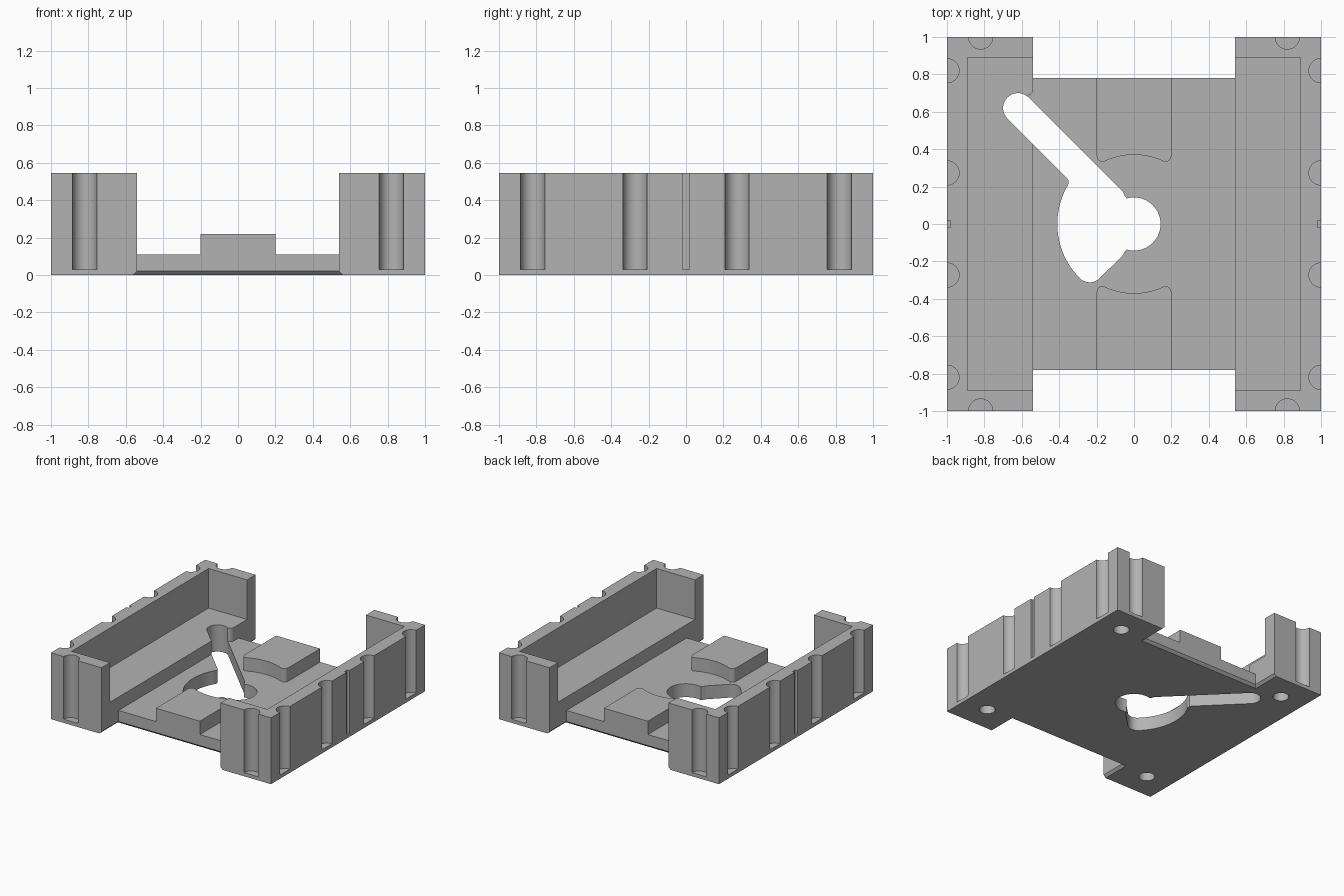
import bpy
import bmesh
from math import cos, sin, radians, pi

if "Cube" in bpy.data.objects:
    bpy.data.objects.remove(bpy.data.objects["Cube"], do_unlink=True)

HALF, TOP = 1.0, 0.545        # tray footprint and height
LEDGE, FLOOR = 0.22, 0.11     # raised side floors and low middle floor
INNER, WALL = 0.54, 0.89      # opening half width, inside of walls
EDGE = 0.78                   # end of the middle floor

grey = bpy.data.materials.new("plain grey")
grey.use_nodes = True
grey.diffuse_color = (0.45, 0.45, 0.45, 1)
grey.node_tree.nodes["Principled BSDF"].inputs["Base Color"].default_value = grey.diffuse_color


def loft(name, sections):
    """Solid through (z, outline) sections with matching point counts."""
    bm = bmesh.new()
    rings = [[bm.verts.new((x, y, z)) for x, y in pts] for z, pts in sections]
    n = len(rings[0])
    for a, b in zip(rings, rings[1:]):
        for i in range(n):
            j = (i + 1) % n
            bm.faces.new((a[i], a[j], b[j], b[i]))
    bm.faces.new(rings[0][::-1])
    bm.faces.new(rings[-1])
    bmesh.ops.recalc_face_normals(bm, faces=bm.faces)
    mesh = bpy.data.meshes.new(name)
    bm.to_mesh(mesh)
    bm.free()
    obj = bpy.data.objects.new(name, mesh)
    bpy.context.collection.objects.link(obj)
    mesh.materials.append(grey)
    return obj


def prism(name, pts, z0, z1):
    return loft(name, [(z0, pts), (z1, pts)])


def rect(x0, x1, y0, y1):
    return [(x0, y0), (x1, y0), (x1, y1), (x0, y1)]


def arc(cx, cy, r, start, end, steps):
    angles = [radians(start + (end - start) * i / steps) for i in range(steps + 1)]
    return [(cx + r * cos(a), cy + r * sin(a)) for a in angles]


def circle(cx, cy, r):
    return arc(cx, cy, r, 0, 360, 32)[:-1]


def cut(cutter):
    """Subtract a solid from the tray and discard it."""
    cutter.hide_render = True
    mod = tray.modifiers.new("cut", "BOOLEAN")
    mod.operation, mod.solver, mod.object = "DIFFERENCE", "EXACT", cutter
    bpy.context.view_layer.objects.active = tray
    bpy.ops.object.modifier_apply(modifier=mod.name)
    bpy.data.objects.remove(cutter, do_unlink=True)


tray = prism("tray", rect(-HALF, HALF, -HALF, HALF), 0, TOP)

# Upper pocket, open at front and back between the four corner walls
quarter = [(WALL, 0), (WALL, WALL), (INNER, WALL), (INNER, 1.2)]
right = [(x, -y) for x, y in quarter[:0:-1]] + quarter[1:]
cut(prism("pocket", right + [(-x, -y) for x, y in right], LEDGE, 1))

# Low middle floor, leaving two raised pads with curved inner ends
lobe = [(0.2, 0.85), (0.2, 0.365), (0.196, 0.349), (0.186, 0.337),
        (0.172, 0.332), (0.158, 0.334)]
back = lobe + arc(0, 0, 0.37, 66, 114, 14) + [(-x, y) for x, y in lobe[::-1]]
front = [(-x, -y) for x, y in back]
corner = [(-INNER, 0.72), (-0.543, 0.705), (-0.552, 0.693), (-0.565, 0.688),
          (-0.6, 0.67), (-INNER, 0.62)]
floor = ([(INNER, 0.85)] + back + [(-INNER, 0.85)] + corner
         + [(-INNER, -0.85)] + front + [(INNER, -0.85)])
cut(prism("middle_floor", floor, FLOOR, 0.3))

# Front and back notches, flared along the underside
for s in (-1, 1):
    def notch(grow):
        return rect(-INNER - grow, INNER + grow, *sorted((s * (EDGE - grow), s * 1.2)))
    cut(loft("notch", [(-0.02, notch(0.04)), (0.02, notch(0)), (1, notch(0))]))

# Through opening: round hub, sector sweep and long diagonal slot
opening = (arc(0, 0, 0.142, -106, 106, 32)
           + [(-0.05, 0.151), (-0.056, 0.167), (-0.065, 0.179)]
           + arc(-0.62, 0.62, 0.08, 45, 225, 18)
           + [(-0.36, 0.247), (-0.35, 0.232), (-0.351, 0.218)]
           + arc(0, 0, 0.41, 149, 221, 18)
           + arc(-0.237, -0.237, 0.075, 230, 315, 9)
           + [(-0.065, -0.173), (-0.056, -0.16), (-0.05, -0.147)])
cut(prism("opening", opening, -0.1, 1))

# Vertical half-round grooves on all outer sides
for s in (-1, 1):
    for p in (-0.82, -0.273, 0.273, 0.82):
        cut(prism("side_groove", circle(s * HALF, p, 0.065), 0.03, 1))
        if abs(p) > 0.5:
            cut(prism("end_groove", circle(p, s * HALF, 0.065), 0.03, 1))
    # Thin centre mark on each side
    cut(prism("centre_mark", rect(s * HALF - 0.02, s * HALF + 0.02, -0.018, 0.018), 0.03, 1))

# Blind round sockets underneath
for x in (-0.785, 0.785):
    for y in (-0.785, 0.785):
        cut(prism("socket", circle(x, y, 0.06), -0.1, 0.1))

bpy.ops.object.select_all(action="DESELECT")
tray.select_set(True)
bpy.context.view_layer.objects.active = tray
bpy.ops.object.shade_smooth_by_angle(angle=pi / 7)
